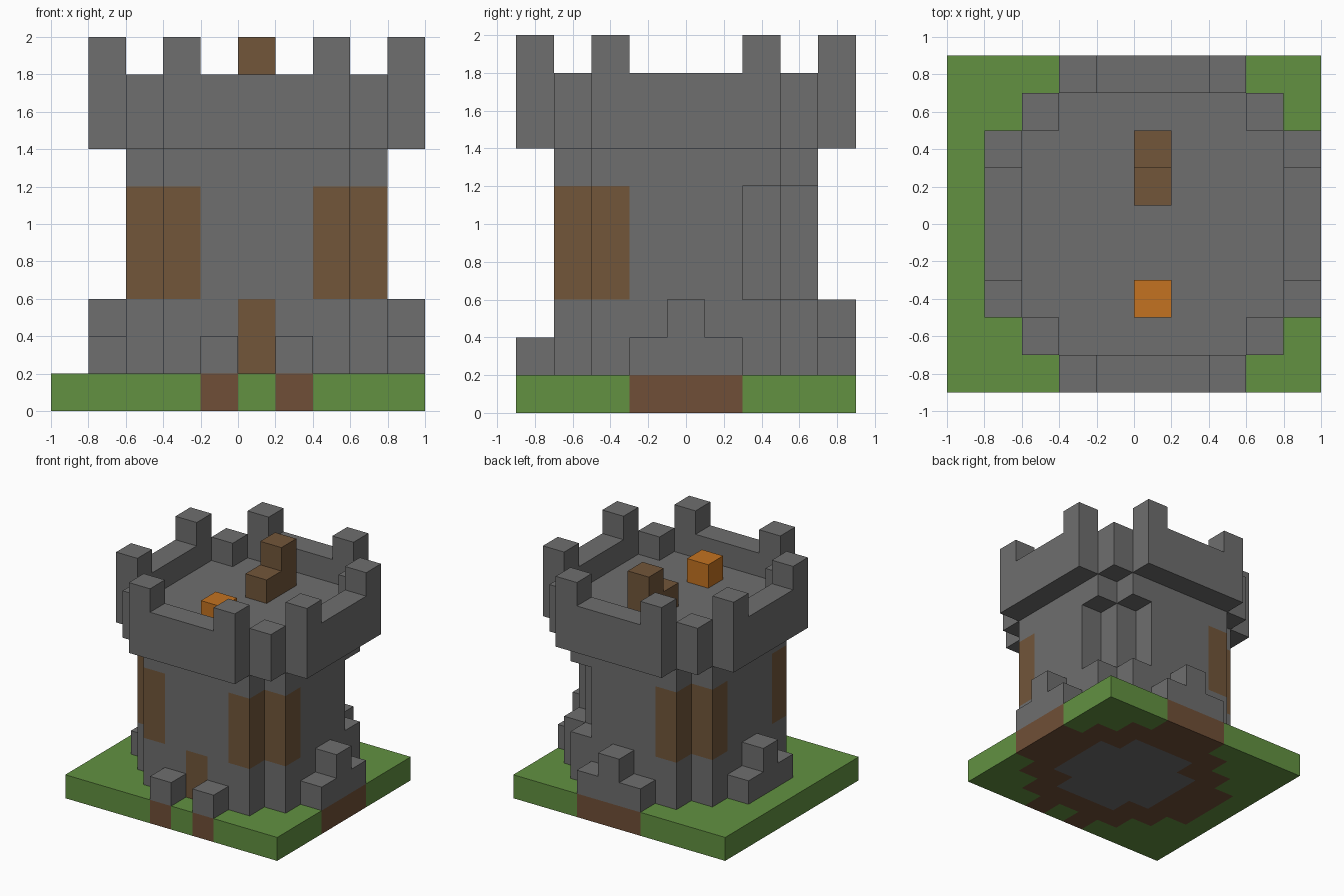
import bpy
import bmesh
import math

cube = bpy.data.objects.get("Cube")
if cube:
    bpy.data.objects.remove(cube, do_unlink=True)

UNIT = 0.2          # edge of one block
CENTRE_X = 0.1      # the tower stands off-centre on its lawn


def material(name, rgb):
    mat = bpy.data.materials.new(name)
    mat.use_nodes = True
    color = (*rgb, 1)
    mat.diffuse_color = color
    bsdf = next(n for n in mat.node_tree.nodes if n.type == 'BSDF_PRINCIPLED')
    bsdf.inputs["Base Color"].default_value = color
    bsdf.inputs["Roughness"].default_value = 0.9
    return mat


stone = material("grey_stone", (0.156, 0.156, 0.156))
grass = material("green_grass", (0.122, 0.283, 0.053))
wood = material("brown_wood", (0.168, 0.093, 0.042))
dirt = material("brown_dirt", (0.162, 0.078, 0.038))
flame = material("orange_flame", (0.546, 0.171, 0.015))


def disc(radius):
    """Blocky disc of cells around the tower axis."""
    span = range(-radius, radius + 1)
    return {(x, y) for x in span for y in span
            if math.hypot(x, y) <= radius + 0.7}


def all_sides(cells):
    """Repeat cells on the four sides by quarter turns."""
    result = set()
    for x, y in cells:
        for _ in range(4):
            result.add((x, y))
            x, y = -y, x
    return result


def prism(name, cells, low, high, mat):
    """Extrude a footprint of cells between two block levels."""
    bm = bmesh.new()
    verts = {}

    def vert(x, y, z):
        key = (x, y, z)
        if key not in verts:
            verts[key] = bm.verts.new(((x - 0.5) * UNIT + CENTRE_X,
                                       (y - 0.5) * UNIT, z * UNIT))
        return verts[key]

    for x, y in sorted(cells):
        corners = [(x, y), (x + 1, y), (x + 1, y + 1), (x, y + 1)]
        bm.faces.new([vert(*c, high) for c in corners])
        bm.faces.new([vert(*c, low) for c in reversed(corners)])
        neighbours = [(x, y - 1), (x + 1, y), (x, y + 1), (x - 1, y)]
        for n, neighbour in enumerate(neighbours):
            if neighbour not in cells:
                a, b = corners[n], corners[(n + 1) % 4]
                bm.faces.new([vert(*a, low), vert(*b, low),
                              vert(*b, high), vert(*a, high)])
    # Merge coplanar cell faces into clean panels
    bmesh.ops.dissolve_limit(bm, angle_limit=0.01, verts=bm.verts[:],
                             edges=bm.edges[:])
    mesh = bpy.data.meshes.new(name)
    bm.to_mesh(mesh)
    bm.free()
    mesh.materials.append(mat)
    obj = bpy.data.objects.new(name, mesh)
    bpy.context.collection.objects.link(obj)
    return obj


# Footprints
body = disc(3)
core = disc(2)
door = {(0, -3)}
corner_pairs = all_sides({(2, 3), (3, 2)})
broken_corner = {(2, 3), (3, 2)}
foot_low = all_sides({(-1, 4), (0, 4), (1, 4)}) - {(0, -4)}
foot_high = all_sides({(0, 4)}) - {(0, -4)}

# Ground slab: lawn, earth under the walls, stone under the floor
earth = (body - core) | foot_low
lawn = {(x, y) for x in range(-5, 5) for y in range(-4, 5)}
prism("lawn", lawn - earth - core, 0, 1, grass)
prism("earth_footing", earth, 0, 1, dirt)
prism("floor_foundation", core, 0, 1, stone)

# Tower walls
prism("lower_wall", body - door, 1, 3, stone)
prism("middle_wall", body - corner_pairs, 3, 6, stone)
prism("upper_wall", body, 6, 7, stone)

# Wooden door and corner shutters, one corner left broken open
prism("door", door, 1, 3, wood)
prism("corner_shutters", corner_pairs - broken_corner, 3, 6, wood)

# Stepped buttresses at the foot
prism("buttress_steps", foot_low, 1, 2, stone)
prism("buttress_tops", foot_high, 2, 3, stone)

# Battlements: deck, parapet ring and merlons
prism("roof_deck", disc(4), 7, 8, stone)
prism("parapet", disc(4) - disc(3), 8, 9, stone)
prism("merlons", all_sides({(2, 4), (-2, 4)}), 9, 10, stone)

# Chair and fire on the roof deck
prism("chair_back", {(0, 2)}, 8, 10, wood)
prism("chair_seat", {(0, 1)}, 8, 9, wood)
prism("roof_fire", {(0, -2)}, 8, 9, flame)
